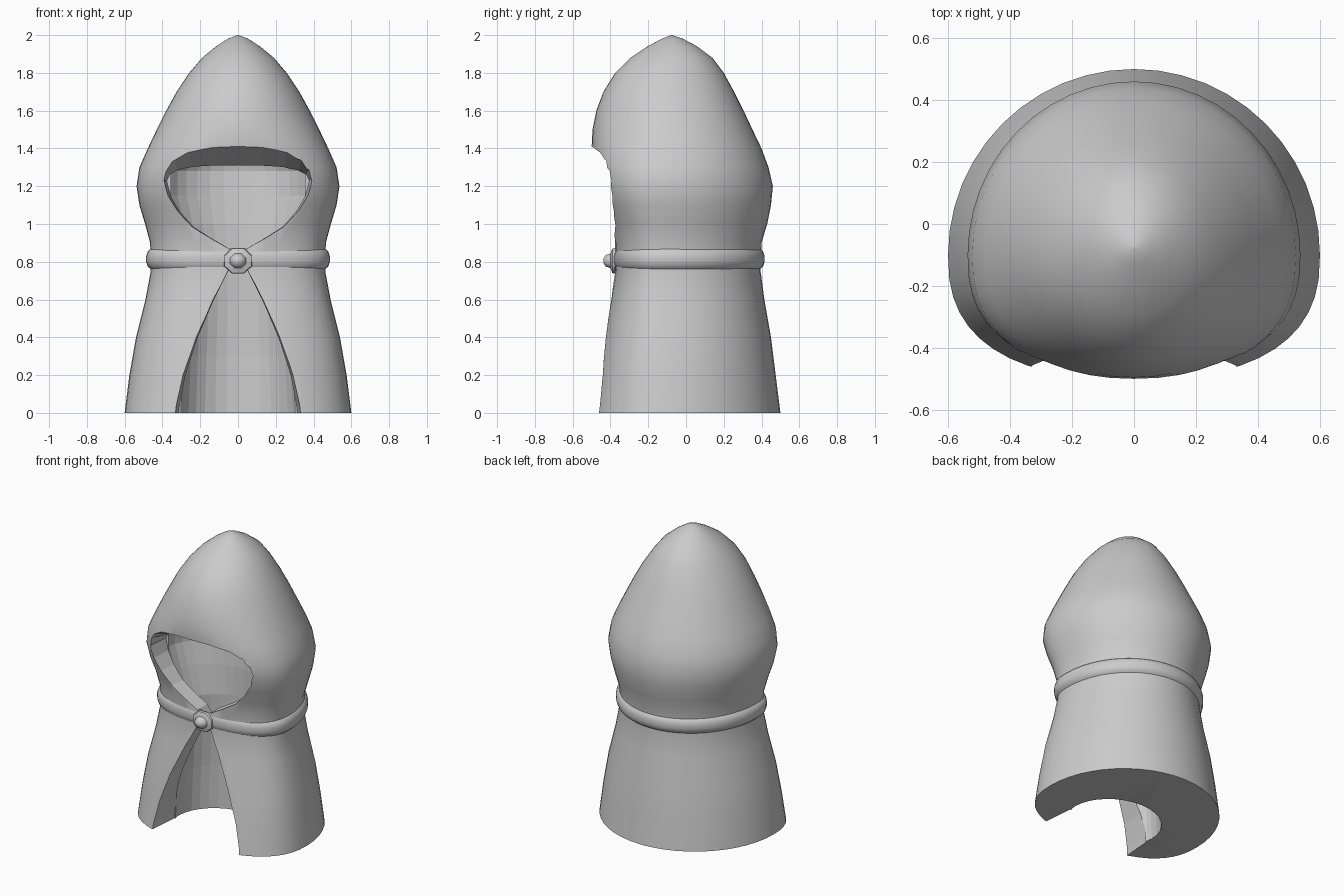
import bpy, bmesh, math

if "Cube" in bpy.data.objects:
    bpy.data.objects.remove(bpy.data.objects["Cube"])

SEG = 48


def section(a, cy, front, back, nf, z, seg=SEG):
    """Ring with a squarish front half and a round back half."""
    pts = []
    for i in range(seg):
        t = 2 * math.pi * i / seg
        c, s = math.cos(t), math.sin(t)
        n = 2.0 if s > 0 else nf
        x = a * math.copysign(abs(c) ** (2 / n), c)
        r = (back - cy) if s > 0 else (cy - front)
        pts.append((x, cy + r * math.copysign(abs(s) ** (2 / n), s), z))
    return pts


def loft(name, rings):
    bm = bmesh.new()
    rows = [[bm.verts.new(p) for p in ring] for ring in rings]
    for lo, hi in zip(rows, rows[1:]):
        for i in range(len(lo)):
            j = (i + 1) % len(lo)
            bm.faces.new((lo[i], lo[j], hi[j], hi[i]))
    bm.faces.new(rows[0][::-1])
    bm.faces.new(rows[-1])
    bmesh.ops.recalc_face_normals(bm, faces=bm.faces)
    me = bpy.data.meshes.new(name)
    bm.to_mesh(me)
    bm.free()
    ob = bpy.data.objects.new(name, me)
    bpy.context.collection.objects.link(ob)
    return ob


def smooth(ob, angle=40):
    bpy.ops.object.select_all(action='DESELECT')
    ob.select_set(True)
    bpy.context.view_layer.objects.active = ob
    bpy.ops.object.shade_smooth_by_angle(angle=math.radians(angle))


# Cloak body: z, half width, front y, back y, front squareness
body = [
    (0, .60, -.50, .50, 2.5), (.2, .575, -.47, .475, 2.5), (.4, .54, -.44, .45, 2.5),
    (.6, .49, -.40, .415, 2.5), (.75, .462, -.375, .395, 2.5), (.9, .465, -.378, .40, 2.5),
    (1.0, .492, -.40, .43, 2.5), (1.1, .522, -.44, .45, 2.5), (1.2, .537, -.475, .46, 2.5),
    (1.3, .522, -.495, .437, 2.4), (1.4, .478, -.50, .40, 2.25), (1.5, .43, -.495, .352, 2.1),
    (1.6, .38, -.475, .305, 2), (1.7, .325, -.437, .255, 2), (1.8, .258, -.375, .20, 2),
    (1.88, .19, -.295, .14, 2), (1.94, .117, -.205, .06, 2), (1.98, .055, -.13, -.015, 2),
    (2.0, .004, -.08, -.072, 2)]
cloak = loft("hooded_cloak", [section(a, -.1 if z < 1.85 else (f + b) / 2, f, b, n, z)
                              for z, a, f, b, n in body])

# Hollow inside: z, half width, front y, back y
hollow = [(-.1, .32, -.34, .08), (.3, .30, -.33, .08), (.6, .28, -.28, .07),
          (.8, .28, -.26, .06), (1.0, .34, -.28, .06), (1.15, .385, -.30, .07),
          (1.28, .385, -.30, .08), (1.38, .32, -.28, .06), (1.46, .18, -.24, 0)]
inside = loft("hollow_cutter", [section(a, -.2, f, b, 2.5, z, 32) for z, a, f, b in hollow])

# Front opening: x, z down one side, mirrored; the brow slopes down inward
edge = [(.345, -.1), (.33, .04), (.295, .2), (.225, .4), (.135, .6), (.055, .75), (.02, .82),
        (.05, .87), (.15, .925), (.25, .985), (.33, 1.07), (.38, 1.15), (.402, 1.23),
        (.385, 1.30), (.34, 1.365), (.26, 1.40), (.13, 1.41)]
outline = edge + [(-x, z) for x, z in reversed(edge)]
opening = loft("opening_cutter", [
    [(x, -.8, z) for x, z in outline],
    [(x, -.5, z) for x, z in outline],
    [(x * .94, -.25, z if z < 1.25 else 1.25 + (z - 1.25) * .25) for x, z in outline]])

for cutter in (inside, opening):
    cutter.hide_render = True
    cutter.hide_viewport = True
    mod = cloak.modifiers.new("cut", 'BOOLEAN')
    mod.operation = 'DIFFERENCE'
    mod.solver = 'EXACT'
    mod.object = cutter
bev = cloak.modifiers.new("soft_edges", 'BEVEL')
bev.width = .018
bev.segments = 3
bev.limit_method = 'ANGLE'
bev.angle_limit = math.radians(42)
smooth(cloak, 50)

# Cord around the neck: rounded band swept along the body section
tube = [(0.0, -.055), (.018, -.04), (.026, -.015), (.026, .015), (.018, .04), (0.0, .055)]
cord = loft("neck_cord", [section(.46 + d, -.1, -.364 - d * .7, .39 + d, 2.5, .815 + h)
                          for d, h in tube])
bm = bmesh.new()
bm.from_mesh(cord.data)
bmesh.ops.delete(bm, geom=[f for f in bm.faces if len(f.verts) > 4], context='FACES_ONLY')
bm.to_mesh(cord.data)
bm.free()
smooth(cord, 60)

# Clasp knob: eight-sided profile turned about the y axis
profile = [(.03, -.34), (.04, -.372), (.08, -.376), (.076, -.39), (.045, -.40),
           (.036, -.425), (.012, -.438)]
clasp = loft("clasp", [[(r * math.cos(math.pi * (i + .5) / 4), y,
                         .805 + r * .92 * math.sin(math.pi * (i + .5) / 4)) for i in range(8)]
                       for r, y in profile])
smooth(clasp, 50)
